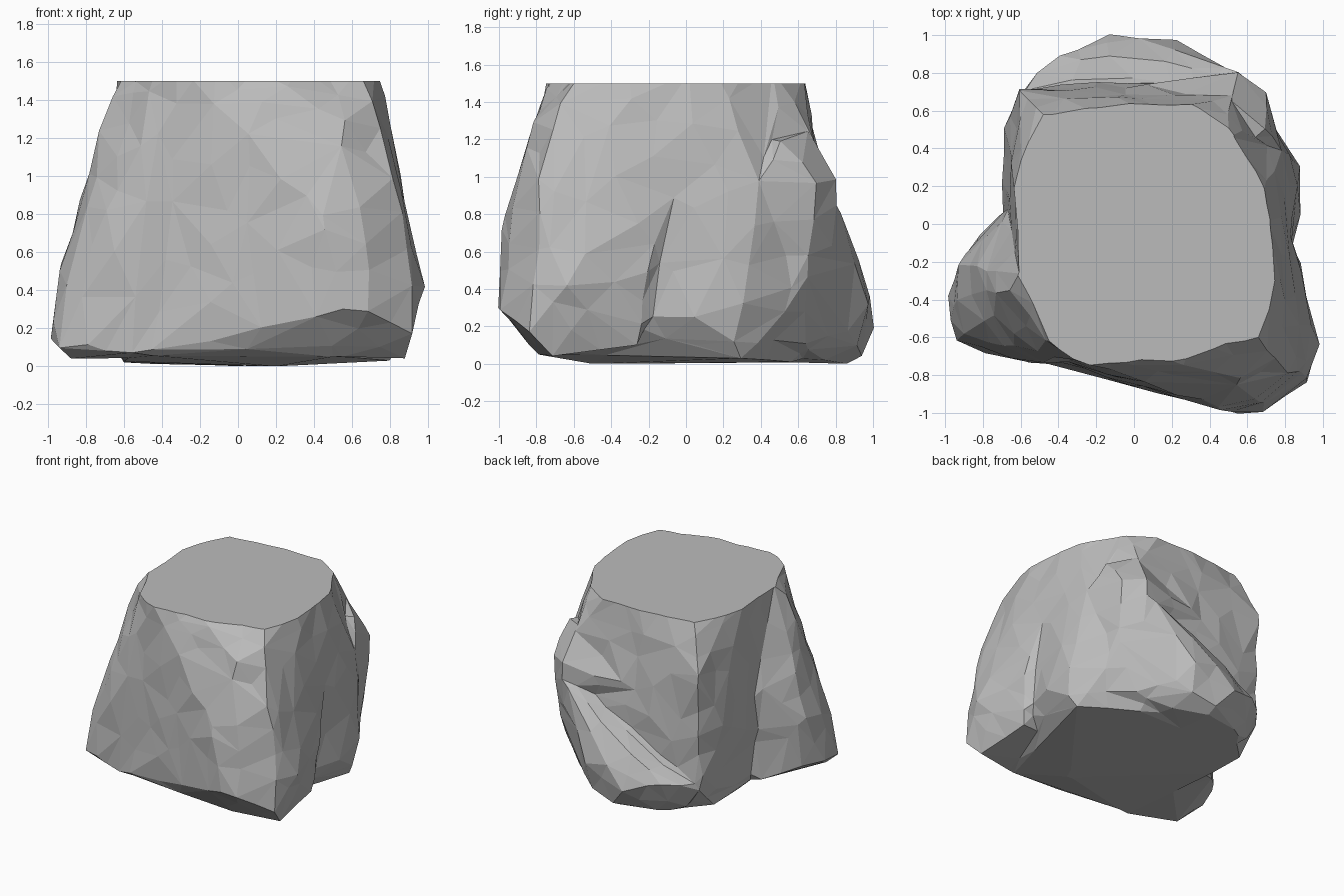
import bpy
import bmesh
from mathutils import Vector, noise

# Remove only the default object
default_cube = bpy.data.objects.get("Cube")
if default_cube:
    bpy.data.objects.remove(default_cube, do_unlink=True)

TOP = 1.5

stone_grey = bpy.data.materials.new("stone_grey")
stone_grey.use_nodes = True
grey = (0.5, 0.5, 0.5, 1)
stone_grey.diffuse_color = grey
principled = stone_grey.node_tree.nodes["Principled BSDF"]
principled.inputs["Base Color"].default_value = grey
principled.inputs["Roughness"].default_value = 0.9


def add_chunk(bm, points):
    """Wrap a convex chunk of stone around a few corner points."""
    verts = [bm.verts.new(point) for point in points]
    result = bmesh.ops.convex_hull(bm, input=verts)
    unused = {item for item in result["geom_interior"] + result["geom_unused"]
              if isinstance(item, bmesh.types.BMVert)}
    bmesh.ops.delete(bm, geom=list(unused), context="VERTS")


def apply_modifier(rock, kind, **settings):
    """Add a modifier, set it up and bake it into the mesh."""
    modifier = rock.modifiers.new(kind.lower(), kind)
    for key, value in settings.items():
        setattr(modifier, key, value)
    bpy.context.view_layer.objects.active = rock
    bpy.ops.object.modifier_apply(modifier=modifier.name)


def roughen(rock, amount):
    """Give the sides a gentle uneven surface, leaving the base level."""
    mesh = rock.data
    moves = [vert.normal * noise.noise(vert.co * 5) * amount
             for vert in mesh.vertices]
    for vert, move in zip(mesh.vertices, moves):
        if vert.co.z > 0.1:
            vert.co += move


def slice_level(rock, height, up):
    """Cut the rock off flat at a height and close it with a single face."""
    bm = bmesh.new()
    bm.from_mesh(rock.data)
    geometry = bm.verts[:] + bm.edges[:] + bm.faces[:]
    cut = bmesh.ops.bisect_plane(
        bm, geom=geometry, plane_co=Vector((0, 0, height)),
        plane_no=Vector((0, 0, up)), clear_outer=True)
    rim_edges = [item for item in cut["geom_cut"]
                 if isinstance(item, bmesh.types.BMEdge)]
    bmesh.ops.contextual_create(bm, geom=rim_edges)
    bmesh.ops.recalc_face_normals(bm, faces=bm.faces[:])
    for face in bm.faces:
        face.smooth = False
    bm.to_mesh(rock.data)
    bm.free()


# Level top outline
crown = [(-.46, .56), (-.22, .6), (0, .62), (.25, .62), (.49, .48),
         (.68, .17), (.72, -.1), (.73, -.3), (.63, -.54), (.05, -.7),
         (-.32, -.71), (-.43, -.62), (-.6, -.28), (-.62, .1), (-.6, .25)]

# Front face
front = [(.7, -.68, 1.38), (.55, -.82, 1.28), (.45, -.97, .8),
         (.65, -.93, .8), (.53, -1, .47), (.55, -1, .3), (.67, -.99, .3),
         (.1, -.82, .09), (-.1, -.83, .4), (.5, -.79, .05)]

# Side face and back face
sides = [(.78, -.3, 1.42), (.79, .05, 1.22), (.83, .2, .6),
         (.88, .3, .33), (.86, .25, .13), (.87, .02, .25),
         (.79, .4, .95), (.68, .6, .33), (.5, .67, 1.25),
         (.45, .7, .8), (.1, .76, .55), (-.3, .75, .4),
         (-.6, .7, 1.15), (-.6, .69, .2), (-.65, .3, 1.3),
         (-.69, .5, .7), (-.69, .1, .5)]

# Underside outline
base = [(-.5, -.72, .06), (.8, .3, .03), (.4, .58, .01), (.2, -.5, 0),
        (-.4, .7, .01), (-.6, .5, .02), (-.62, .1, .03)]

# Flared front corner, standing a step proud of the side face
corner = [(.98, -.65, .4), (.92, -.84, .17), (.9, -.78, .62),
          (.83, -.79, .95), (.88, -.2, .5), (.8, -.2, 1.23),
          (.83, -.06, .92), (.88, -.72, .04), (.84, -.25, .1),
          (.67, -.99, .3), (.65, -.93, .8), (.7, -.68, 1.38),
          (.77, -.3, 1.42), (.5, -.79, .05), (0, -.5, .1), (0, -.5, 1.1)]

# Knob on the back corner
knob = [(.71, .7, .96), (.71, .7, .8), (.55, .81, .97), (.55, .81, .85),
        (.53, .66, 1.22), (.7, .5, 1.2), (.79, .4, .95), (.68, .6, .33),
        (-.3, .68, .9), (0, 0, .5), (0, 0, 1.1)]

# Foot jutting from the side, with its ridge rising to the top
foot = [(-.63, -.28, 1.48), (-.66, -.35, 1.42), (-.73, -.3, 1.12),
        (-.72, -.46, 1.1), (-.55, -.67, 1.1), (-.79, -.57, .65),
        (-.92, -.2, .58), (-.91, -.38, .58), (-.97, -.45, .32),
        (-.98, -.36, .15), (-.95, -.62, .1), (-.91, -.58, .4),
        (-.9, -.17, .15), (-.7, .06, .08), (-.69, .04, .8),
        (-.88, -.55, .04), (-.55, -.74, .07), (-.52, -.73, .8),
        (-.44, -.62, 1.47), (-.32, -.71, 1.46), (0, -.74, .1),
        (0, -.7, 1), (0, .3, .05), (0, .3, 1.1)]

# Rounded bulge on the back, its crest falling away from the knob
bulge = [(.55, .8, .88), (.64, .73, .7), (.2, .8, .68), (0, .88, .53),
         (.22, .97, .33), (0, 1, .33), (-.13, 1, .2), (-.38, .9, .28),
         (-.48, .83, .27), (-.6, .7, .24), (.68, .6, .33), (.66, .5, .13),
         (-.5, .7, .04), (.25, .74, .02), (-.3, .8, .01), (0, .86, 0),
         (.2, .92, .1), (0, .94, .04), (0, 0, .02), (0, .3, .6)]

rim = [(x, y, z) for x, y in crown for z in (TOP, TOP + 0.07)]

bm = bmesh.new()
for chunk in (rim + front + sides + base, corner, knob, foot, bulge):
    add_chunk(bm, chunk)
bmesh.ops.recalc_face_normals(bm, faces=bm.faces[:])
mesh = bpy.data.meshes.new("rock")
bm.to_mesh(mesh)
bm.free()
mesh.materials.append(stone_grey)
rock = bpy.data.objects.new("rock", mesh)
bpy.context.scene.collection.objects.link(rock)

# Fuse the chunks, roughen them and break the surface into broad facets
apply_modifier(rock, "REMESH", mode="VOXEL", voxel_size=0.025)
roughen(rock, amount=0.016)
apply_modifier(rock, "DECIMATE", ratio=0.012)
slice_level(rock, TOP, up=1)
slice_level(rock, 0.003, up=-1)
